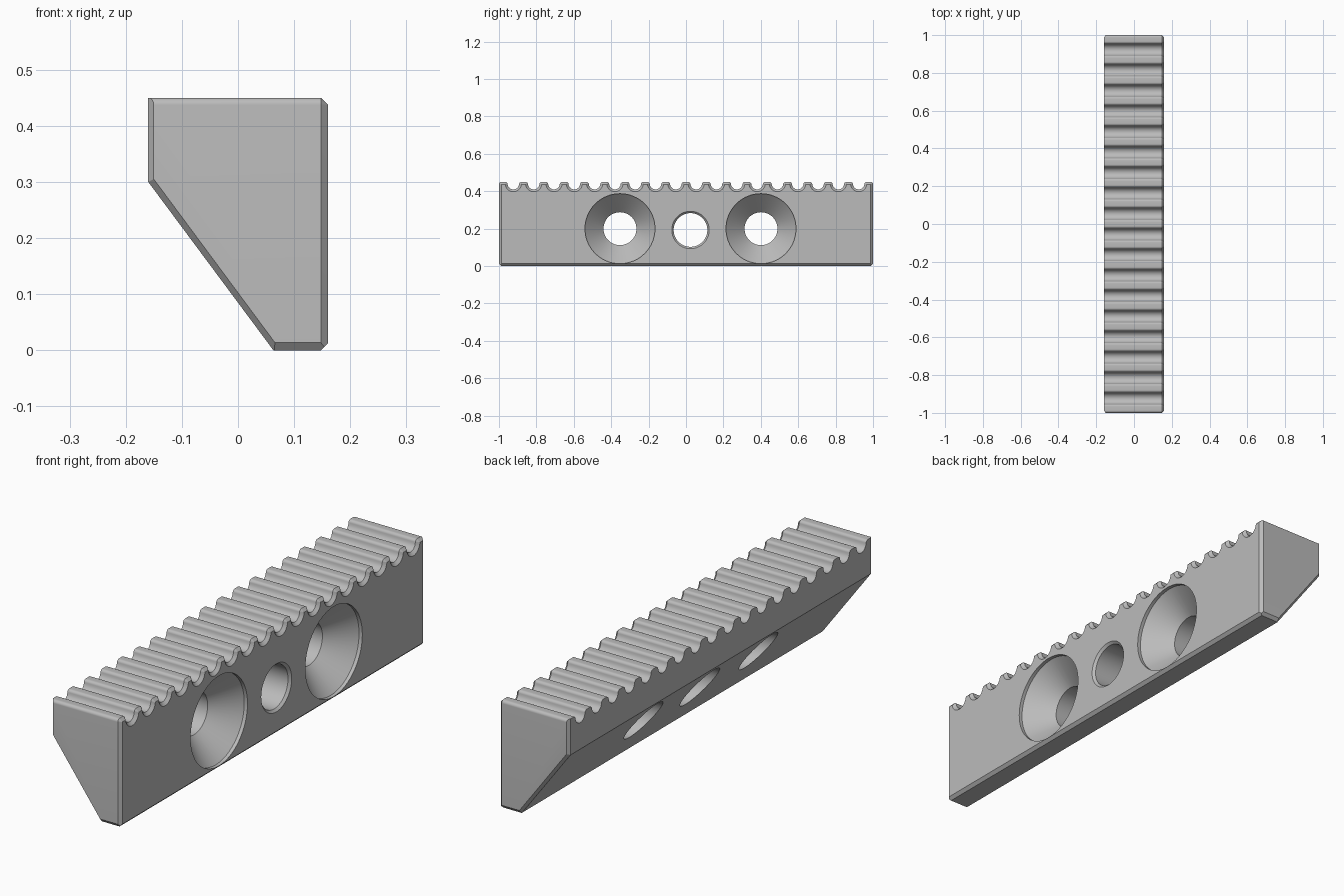
import bpy
import bmesh
from math import sin, cos, pi, radians

if "Cube" in bpy.data.objects:
    bpy.data.objects.remove(bpy.data.objects["Cube"])

TOP = 0.45
TROUGHS, PITCH = 18, 0.1086
R_TROUGH, R_LIP, SWEEP = 0.031, 0.0128, radians(85)
CHAMFER = 0.0125

steel = bpy.data.materials.new("grey steel")
steel.use_nodes = True
steel.diffuse_color = (0.5, 0.5, 0.5, 1)
steel.node_tree.nodes["Principled BSDF"].inputs["Base Color"].default_value = (0.5, 0.5, 0.5, 1)


def loft(name, rings):
    """Solid through matching closed rings of points, capped at both ends."""
    bm = bmesh.new()
    loops = [[bm.verts.new(p) for p in ring] for ring in rings]
    n = len(loops[0])
    for a, b in zip(loops, loops[1:]):
        for i in range(n):
            bm.faces.new((a[i], a[(i + 1) % n], b[(i + 1) % n], b[i]))
    bm.faces.new(loops[0])
    bm.faces.new(loops[-1])
    bmesh.ops.recalc_face_normals(bm, faces=bm.faces)
    mesh = bpy.data.meshes.new(name)
    bm.to_mesh(mesh)
    bm.free()
    mesh.materials.append(steel)
    obj = bpy.data.objects.new(name, mesh)
    bpy.context.collection.objects.link(obj)
    return obj


def arc(y, z, r, start, end, steps=8):
    angles = [start + (end - start) * i / steps for i in range(steps + 1)]
    return [(y + r * sin(a), z + r * cos(a)) for a in angles]


def comb_ring(x, inset):
    """Side outline with rounded teeth, pulled in by inset."""
    lip, cut = R_LIP - inset, R_TROUGH + inset
    reach = (R_TROUGH + R_LIP) * sin(SWEEP)
    lip_z = TOP - R_LIP
    cut_z = lip_z + (R_TROUGH + R_LIP) * cos(SWEEP)
    end = 1 - R_LIP
    pts = [(-1 + inset, inset)] + arc(-end, lip_z, lip, -pi / 2, 0)
    for i in range(TROUGHS):
        y = (i - (TROUGHS - 1) / 2) * PITCH
        pts += arc(y - reach, lip_z, lip, 0, SWEEP)
        pts += arc(y, cut_z, cut, pi + SWEEP, pi - SWEEP, 14)[1:-1]
        pts += arc(y + reach, lip_z, lip, -SWEEP, 0)
    pts += arc(end, lip_z, lip, 0, pi / 2) + [(1 - inset, inset)]
    return [(x, y, z) for y, z in pts]


def body_ring(y, d):
    """End outline with the sloped back, pulled in by d."""
    low = -0.002 + d * 1.2
    slope_x = 0.063 - low * 0.743 + d
    knee_z = 0.3 + d * 0.4
    return [(x, y, z) for x, z in ((-0.16 + d * 0.75, 0.6), (-0.16 + d * 0.75, knee_z),
                                   (slope_x, low), (0.3, low), (0.3, 0.6))]


def bore(name, y, z, profile, sides=64):
    """Turned cutter along x from (x, radius) pairs."""
    turns = [2 * pi * i / sides for i in range(sides)]
    return loft(name, [[(x, y + r * cos(a), z + r * sin(a)) for a in turns] for x, r in profile])


# Toothed bar, chamfered around its outer side
bar = loft("toothed_jaw", [comb_ring(-0.25, 0), comb_ring(0.16 - CHAMFER, 0),
                           comb_ring(0.16, CHAMFER)])

# Sloped back with chamfered ends
body = loft("slope_shape", [body_ring(-1.002, 0.015), body_ring(-0.987, 0),
                            body_ring(0.987, 0), body_ring(1.002, 0.015)])

# Two countersunk screw holes and a plain centre hole
sink = [(0.3, 0.187), (0.145, 0.187), (0.046, 0.088), (-0.3, 0.088)]
plain = [(0.2, 0.14), (0.15, 0.09), (-0.3, 0.09)]
cutters = [(body, "INTERSECT"),
           (bore("front_screw_cutter", -0.353, 0.2, sink), "DIFFERENCE"),
           (bore("back_screw_cutter", 0.401, 0.2, sink), "DIFFERENCE"),
           (bore("centre_cutter", 0.024, 0.193, plain), "DIFFERENCE")]

for cutter, operation in cutters:
    cutter.hide_render = True
    mod = bar.modifiers.new(cutter.name, "BOOLEAN")
    mod.operation, mod.object, mod.solver = operation, cutter, "EXACT"

# Bake the cuts and drop the helpers
graph = bpy.context.evaluated_depsgraph_get()
bar_mesh = bpy.data.meshes.new_from_object(bar.evaluated_get(graph))
bar.modifiers.clear()
bar.data = bar_mesh
for cutter, _ in cutters:
    bpy.data.objects.remove(cutter)

for other in bpy.context.selected_objects:
    other.select_set(False)
bar.select_set(True)
bpy.context.view_layer.objects.active = bar
bpy.ops.object.shade_smooth_by_angle(angle=radians(28))
